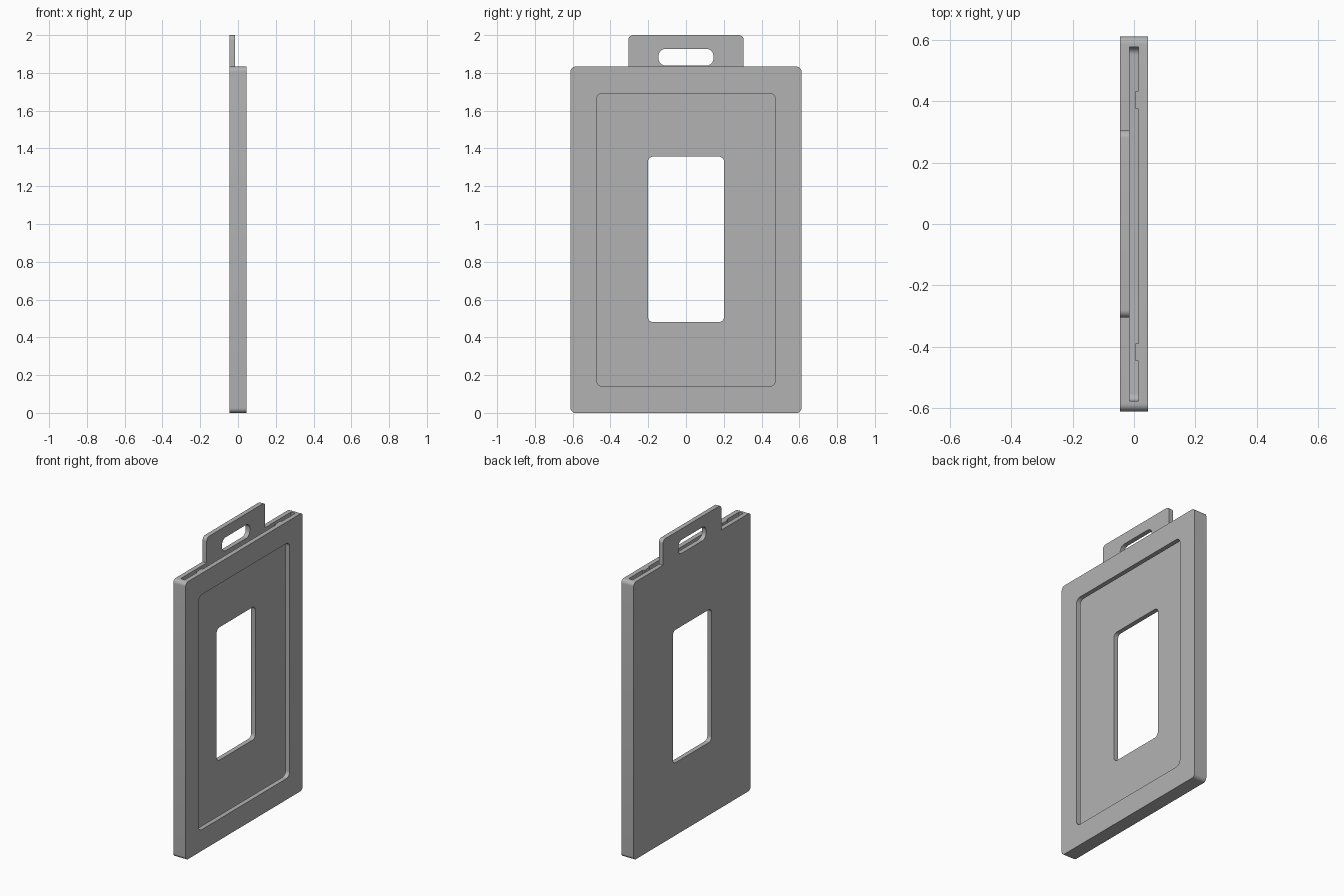
import bpy
import bmesh
import math

cube = bpy.data.objects.get("Cube")
if cube:
    bpy.data.objects.remove(cube, do_unlink=True)

grey = bpy.data.materials.new("plain_grey")
grey.use_nodes = True
colour = (0.45, 0.45, 0.45, 1)
grey.diffuse_color = colour
grey.node_tree.nodes["Principled BSDF"].inputs["Base Color"].default_value = colour


def plate(name, x0, x1, half_width, z0, z1, radius, y=0.0, steps=8):
    """Rounded rectangle in the y-z plane, extruded from x0 to x1."""
    bm = bmesh.new()
    corners = [(1, z1 - radius), (-1, z1 - radius), (-1, z0 + radius), (1, z0 + radius)]
    verts = []
    for quarter, (side, cz) in enumerate(corners):
        cy = y + side * (half_width - radius)
        for i in range(steps + 1 if radius else 1):
            a = (quarter + i / steps) * math.pi / 2
            verts.append(bm.verts.new((x0, cy + radius * math.cos(a), cz + radius * math.sin(a))))
    face = bm.faces.new(verts)
    extruded = bmesh.ops.extrude_face_region(bm, geom=[face])["geom"]
    moved = [v for v in extruded if isinstance(v, bmesh.types.BMVert)]
    bmesh.ops.translate(bm, verts=moved, vec=(x1 - x0, 0, 0))
    bmesh.ops.recalc_face_normals(bm, faces=bm.faces)
    mesh = bpy.data.meshes.new(name)
    bm.to_mesh(mesh)
    bm.free()
    mesh.materials.append(grey)
    obj = bpy.data.objects.new(name, mesh)
    bpy.context.collection.objects.link(obj)
    return obj


def combine(target, tool, operation):
    """Apply one boolean and discard the tool."""
    mod = target.modifiers.new(operation, 'BOOLEAN')
    mod.operation = operation
    mod.solver = 'EXACT'
    mod.object = tool
    bpy.context.view_layer.objects.active = target
    bpy.ops.object.modifier_apply(modifier=mod.name)
    bpy.data.objects.remove(tool, do_unlink=True)


BACK, INNER_BACK, INNER_FRONT, FRONT = -0.045, -0.015, 0.015, 0.045
TOP = 1.833

# Holder body with the hanging tab flush to its back
holder = plate("card_holder", BACK, FRONT, 0.611, 0, TOP, 0.025)
combine(holder, plate("tab", BACK, INNER_BACK, 0.305, 1.7, 2, 0.025), 'UNION')

# Card slot open at the top, display opening, thumb window and strap hole
combine(holder, plate("slot", INNER_BACK, INNER_FRONT, 0.576, 0.035, 2.2, 0.025), 'DIFFERENCE')
combine(holder, plate("opening", 0, 0.1, 0.475, 0.14, 1.692, 0.035), 'DIFFERENCE')
combine(holder, plate("window", -0.1, 0, 0.202, 0.48, 1.357, 0.03), 'DIFFERENCE')
combine(holder, plate("strap_hole", -0.1, 0, 0.145, 1.838, 1.927, 0.038), 'DIFFERENCE')

# Retaining bumps inside the slot mouth
for y in (-0.418, 0.404):
    combine(holder, plate("bump", 0.005, 0.03, 0.029, TOP - 0.06, TOP, 0, y), 'UNION')

bpy.ops.object.select_all(action='DESELECT')
holder.select_set(True)
bpy.context.view_layer.objects.active = holder
bpy.ops.object.shade_smooth_by_angle(angle=math.radians(30))
